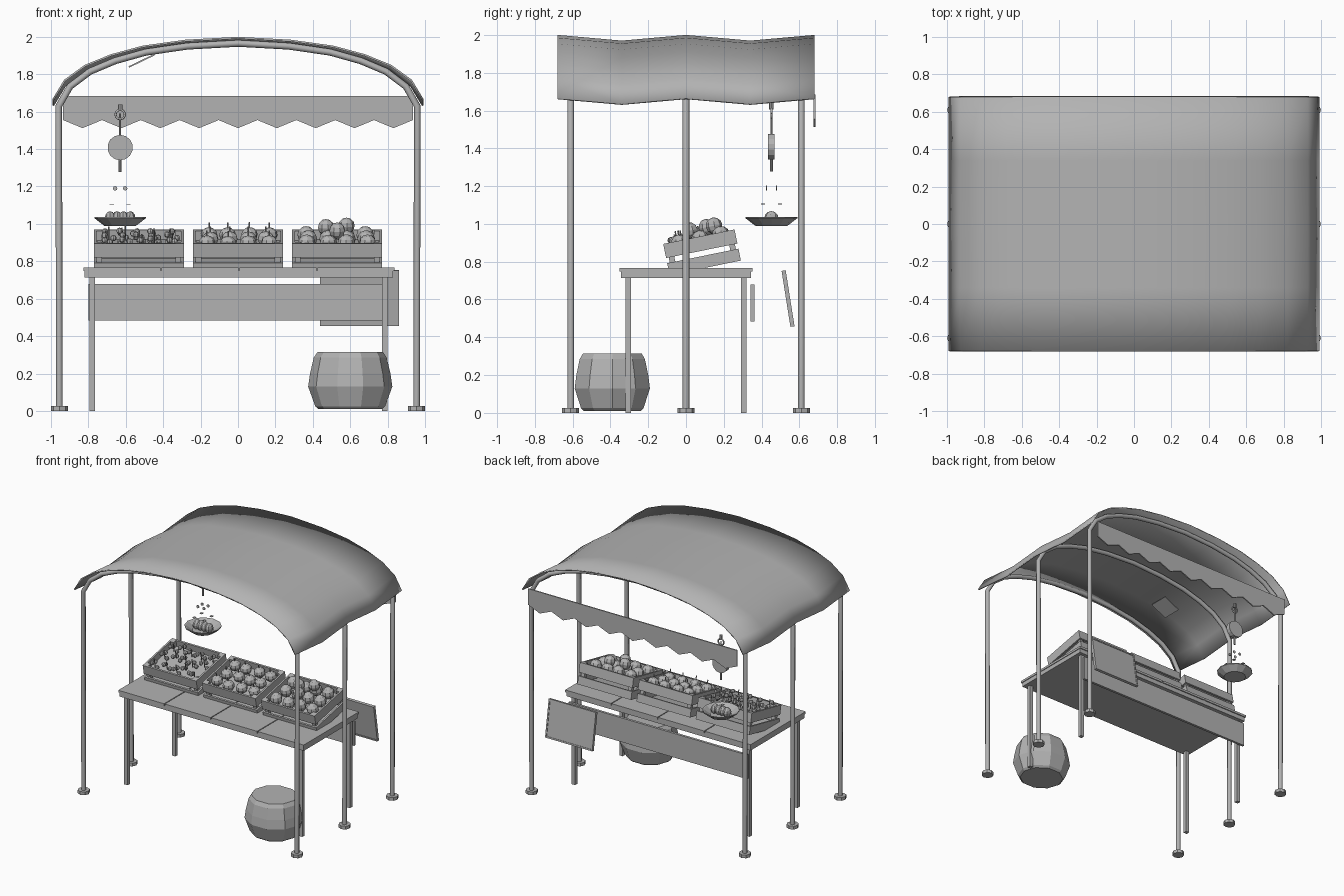
import bpy, bmesh, math, random
from mathutils import Matrix, Vector

random.seed(4)
cube = bpy.data.objects.get("Cube")
if cube:
    bpy.data.objects.remove(cube)

grey = bpy.data.materials.new("plain_grey")
grey.use_nodes = True
grey.diffuse_color = (0.45, 0.45, 0.45, 1)
grey.node_tree.nodes["Principled BSDF"].inputs["Base Color"].default_value = (0.45, 0.45, 0.45, 1)
I = Matrix.Identity(4)
T = Matrix.Translation


def finish(name, bm, smooth=False):
    bmesh.ops.recalc_face_normals(bm, faces=bm.faces)
    mesh = bpy.data.meshes.new(name)
    bm.to_mesh(mesh)
    bm.free()
    mesh.materials.append(grey)
    ob = bpy.data.objects.new(name, mesh)
    bpy.context.collection.objects.link(ob)
    if smooth:
        mesh.shade_smooth()
    return ob


def box(bm, centre, size, m=I):
    bmesh.ops.create_cube(bm, size=1, matrix=m @ T(centre) @ Matrix.Diagonal((*size, 1)))


def ball(bm, centre, r, m=I, seg=8, rings=6, scale=(1, 1, 1)):
    spin = Matrix.Rotation(random.random() * 3, 4, 'Z')
    bmesh.ops.create_uvsphere(bm, u_segments=seg, v_segments=rings, radius=r,
                              matrix=m @ T(centre) @ Matrix.Diagonal((*scale, 1)) @ spin)


def tube(bm, centre, r, h, m=I, seg=8, top=None):
    bmesh.ops.create_cone(bm, cap_ends=True, segments=seg, radius1=r,
                          radius2=r if top is None else top, depth=h, matrix=m @ T(centre))


def lathe(name, profile, seg, m):
    bm = bmesh.new()
    rings = [[bm.verts.new(m @ Vector((r * math.cos(a), r * math.sin(a), z)))
              for a in (2 * math.pi * i / seg for i in range(seg))] for r, z in profile]
    for a, b in zip(rings, rings[1:]):
        for i in range(seg):
            j = (i + 1) % seg
            bm.faces.new((a[i], a[j], b[j], b[i]))
    bm.faces.new(rings[0])
    bm.faces.new(rings[-1])
    return finish(name, bm)


def curve(name, pts, r):
    cu = bpy.data.curves.new(name, 'CURVE')
    cu.dimensions = '3D'
    cu.bevel_depth = r
    cu.bevel_resolution = 2
    cu.use_fill_caps = True
    sp = cu.splines.new('POLY')
    sp.points.add(len(pts) - 1)
    for p, co in zip(sp.points, pts):
        p.co = (*co, 1)
    cu.materials.append(grey)
    ob = bpy.data.objects.new(name, cu)
    bpy.context.collection.objects.link(ob)


# Canopy: arched profile that sags between the frames
half = [(0, 2.0), (0.28, 1.985), (0.51, 1.953), (0.68, 1.907), (0.82, 1.85), (0.93, 1.77), (0.993, 1.665)]
arch = [(-x, z) for x, z in half[:0:-1]] + half
bm = bmesh.new()
rows = [[bm.verts.new((x, 0.34 * j, z - 0.03 * (j % 2))) for x, z in arch] for j in range(-2, 3)]
for a, b in zip(rows, rows[1:]):
    for i in range(len(arch) - 1):
        bm.faces.new((a[i], a[i + 1], b[i + 1], b[i]))
canopy = finish("canopy", bm, True)
if canopy.data.polygons[0].normal.z < 0:
    canopy.data.flip_normals()
solid = canopy.modifiers.new("thickness", 'SOLIDIFY')
solid.thickness = 0.01
solid.offset = -1

# Frames: two poles joined by an arched tube, with round feet
for label, y in (("front", -0.61), ("middle", 0), ("back", 0.61)):
    bow = [(x * 0.965, y, z - 0.035) for x, z in arch]
    curve(label + "_frame", [(-0.955, y, 0)] + bow + [(0.955, y, 0)], 0.018)
    bm = bmesh.new()
    for x in (-0.955, 0.955):
        tube(bm, (x, y, 0.013), 0.045, 0.026)
    finish(label + "_feet", bm)

# Zigzag valance hung along the back
teeth, w = 9, 0.935
bm = bmesh.new()
step = w / teeth
top = [bm.verts.new((-w + i * step, 0.684, 1.685)) for i in range(2 * teeth + 1)]
low = [bm.verts.new((-w + i * step, 0.684, 1.512 if i % 2 else 1.555)) for i in range(2 * teeth + 1)]
for i in range(2 * teeth):
    bm.faces.new((top[i], top[i + 1], low[i + 1], low[i]))
valance = finish("valance", bm)
valance.modifiers.new("thickness", 'SOLIDIFY').thickness = 0.01

# Small patch under the canopy
bm = bmesh.new()
box(bm, (0, 0, 0), (0.15, 0.16, 0.008), T((-0.515, -0.24, 1.872)) @ Matrix.Rotation(-0.45, 4, 'Y'))
finish("canopy_patch", bm)

# Table: slab, planks, legs and back board
bm = bmesh.new()
box(bm, (0.005, 0, 0.732), (1.65, 0.69, 0.036))
finish("table_frame", bm)
bm = bmesh.new()
for i in range(4):
    box(bm, (0.005 + (i - 1.5) * 0.417, 0, 0.757), (0.41, 0.706, 0.018))
finish("table_planks", bm)
bm = bmesh.new()
for x in (-0.78, 0.785):
    for y in (-0.305, 0.305):
        box(bm, (x, y, 0.36), (0.03, 0.03, 0.72))
finish("table_legs", bm)
bm = bmesh.new()
box(bm, (0, 0.352, 0.582), (1.6, 0.02, 0.195))
finish("back_board", bm)

# Tilted sign with a raised border
tilt = T((0.65, 0.54, 0.605)) @ Matrix.Rotation(math.radians(9), 4, 'X')
bm = bmesh.new()
box(bm, (0, 0, 0), (0.41, 0.014, 0.28), tilt)
for s in (-1, 1):
    box(bm, (s * 0.205, 0, 0), (0.012, 0.022, 0.3), tilt)
    box(bm, (0, 0, s * 0.144), (0.42, 0.022, 0.012), tilt)
finish("sign_board", bm)

# Crates: slatted, tipped towards the front
W, D, H = 0.48, 0.385, 0.168


def crate(name, x):
    m = T((x, 0.085, 0.85)) @ Matrix.Rotation(math.radians(11.5), 4, 'X')
    bm = bmesh.new()
    for z, h in ((-0.052, 0.064), (0.046, 0.076)):
        for s in (-1, 1):
            box(bm, (0, s * (D / 2 - 0.007), z), (W, 0.014, h), m)
            box(bm, (s * (W / 2 - 0.007), 0, z), (0.014, D - 0.028, h), m)
    for sx in (-1, 1):
        for sy in (-1, 1):
            box(bm, (sx * (W / 2 - 0.029), sy * (D / 2 - 0.029), 0), (0.03, 0.03, H), m)
    box(bm, (0, 0, 0.027), (W - 0.03, D - 0.03, 0.01), m)
    box(bm, (0, 0, -0.078), (W - 0.03, D - 0.03, 0.01), m)
    finish(name, bm)
    return m


def jitter(a):
    return random.uniform(-a, a)


# Berries in small stemmed bunches
m = crate("berry_crate", -0.53)
bm = bmesh.new()
for i in range(5):
    for j in range(3):
        x, y = (i - 2) * 0.085 + jitter(0.015), (j - 1) * 0.11 + jitter(0.02)
        z = 0.09 + jitter(0.02)
        tube(bm, (x, y, z), 0.004, 0.07, m, 5)
        for k in range(3):
            a = k * 2.1 + jitter(0.5)
            ball(bm, (x + 0.025 * math.cos(a), y + 0.025 * math.sin(a), 0.055 + 0.02 * k), 0.017, m, 7, 5)
finish("berries", bm)

# Apples with stems
m = crate("apple_crate", 0)
bm = bmesh.new()
for i in range(4):
    for j in range(3):
        x, y = (i - 1.5) * 0.105 + jitter(0.01), (j - 1) * 0.11 + jitter(0.01)
        ball(bm, (x, y, 0.07), 0.045, m, scale=(1, 1, 0.9))
        tube(bm, (x, y, 0.12), 0.004, 0.035, m, 5)
finish("apples", bm)

# Oranges in two layers
m = crate("orange_crate", 0.53)
bm = bmesh.new()
for i in range(4):
    for j in range(3):
        ball(bm, ((i - 1.5) * 0.105 + jitter(0.008), (j - 1) * 0.11 + jitter(0.008), 0.07), 0.047, m)
for x, y in ((-0.06, 0.05), (0.05, 0.09), (0.0, -0.04)):
    ball(bm, (x, y, 0.125), 0.044, m)
finish("oranges", bm)

# Hanging scale: hook, ring, dial and pan
hang = T((-0.63, 0.452, 0))
face = Matrix.Rotation(math.pi / 2, 4, 'X')
bm = bmesh.new()
tube(bm, (0, 0, 1.622), 0.012, 0.035, hang)
tube(bm, (0, 0, 1.53), 0.005, 0.12, hang)
tube(bm, (0, 0, 1.31), 0.008, 0.065, hang)
finish("scale_rods", bm)
ring = [(-0.63 + 0.025 * math.cos(a), 0.452, 1.585 + 0.025 * math.sin(a))
        for a in (math.pi * i / 6 for i in range(13))]
curve("scale_ring", ring, 0.006)
bm = bmesh.new()
tube(bm, (0, 0, 0), 0.068, 0.034, hang @ T((0, 0, 1.408)) @ face, 14)
finish("scale_dial", bm)
bm = bmesh.new()
for s in (-1, 1):
    for c in (-1, 1):
        tube(bm, (0, 0, 0), 0.012, 0.006, hang @ T((s * 0.027, c * 0.027, 1.19)) @ face)
        box(bm, (s * 0.045, c * 0.045, 1.105), (0.022, 0.022, 0.004), hang)
finish("chain_links", bm)
lathe("scale_pan", [(0.085, 0.99), (0.137, 1.03), (0.137, 1.037), (0.128, 1.035), (0.08, 1.0)], 12, hang)
bm = bmesh.new()
for i in range(4):
    ball(bm, ((i - 1.5) * 0.036, 0, 1.03), 0.033, hang, scale=(0.85, 1.15, 1.15))
finish("weighed_fruit", bm)

# Faceted barrel on the ground
lathe("barrel", [(0.17, 0.01), (0.187, 0.025), (0.225, 0.13), (0.215, 0.2), (0.195, 0.285), (0.175, 0.315)],
      10, T((0.6, -0.39, 0)) @ Matrix.Diagonal((1, 0.93, 1, 1)))
